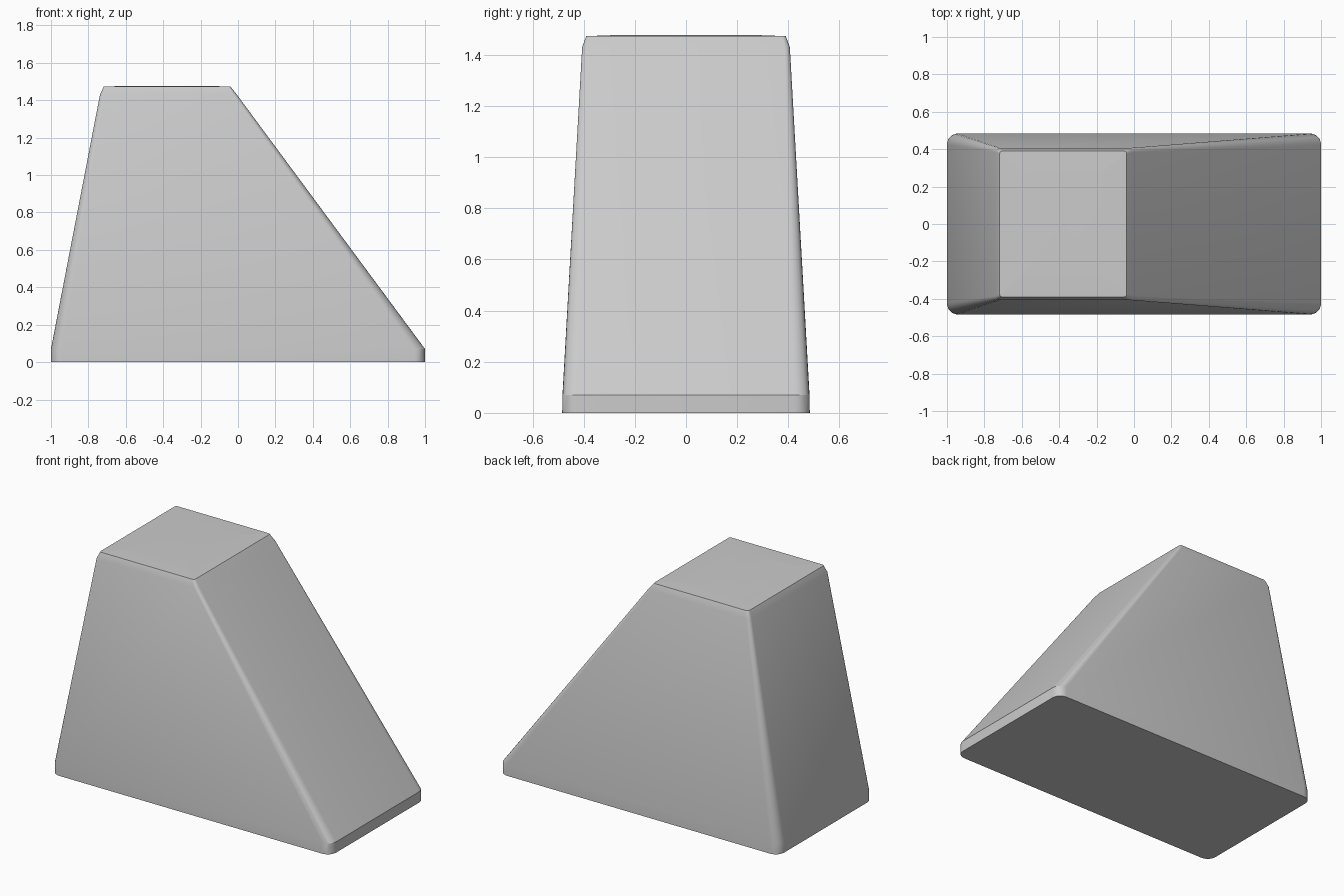
import bpy, bmesh, math

cube = bpy.data.objects.get("Cube")
if cube:
    bpy.data.objects.remove(cube, do_unlink=True)

grey = bpy.data.materials.new("light_grey")
grey.use_nodes = True
colour = (0.6, 0.6, 0.6, 1)
grey.diffuse_color = colour
grey.node_tree.nodes["Principled BSDF"].inputs["Base Color"].default_value = colour

STEPS = 6  # segments per rounded corner


def rounded_ring(bm, x0, x1, half_y, radius, z):
    """One horizontal rounded rectangle of vertices."""
    corners = [(x1, half_y), (x0, half_y), (x0, -half_y), (x1, -half_y)]
    ring = []
    for quarter, (cx, cy) in enumerate(corners):
        cx += radius if cx == x0 else -radius
        cy -= math.copysign(radius, cy)
        for i in range(STEPS + 1):
            a = math.pi / 2 * (quarter + i / STEPS)
            ring.append(bm.verts.new((cx + radius * math.cos(a),
                                      cy + radius * math.sin(a), z)))
    return ring


# Tapered block: base rim, sloping sides, bevelled and slightly crowned top
sections = [
    (-1.0, 1.0, 0.484, 0.06, 0.0),
    (-1.0, 1.0, 0.483, 0.06, 0.07),
    (-0.738, -0.006, 0.406, 0.022, 1.43),
    (-0.718, -0.04, 0.39, 0.015, 1.473),
    (-0.6, -0.16, 0.28, 0.015, 1.477),
]
bm = bmesh.new()
rings = [rounded_ring(bm, *s) for s in sections]
for low, high in zip(rings, rings[1:]):
    for i in range(len(low)):
        j = (i + 1) % len(low)
        bm.faces.new((low[i], low[j], high[j], high[i]))
bm.faces.new(rings[0][::-1])
bm.faces.new(rings[-1])
bmesh.ops.recalc_face_normals(bm, faces=bm.faces)

mesh = bpy.data.meshes.new("tapered_block")
bm.to_mesh(mesh)
bm.free()
mesh.materials.append(grey)
block = bpy.data.objects.new("tapered_block", mesh)
bpy.context.collection.objects.link(block)

# Smooth the rounded corners, keep the rims sharp
bpy.ops.object.select_all(action='DESELECT')
block.select_set(True)
bpy.context.view_layer.objects.active = block
bpy.ops.object.shade_smooth_by_angle(angle=math.radians(25))
